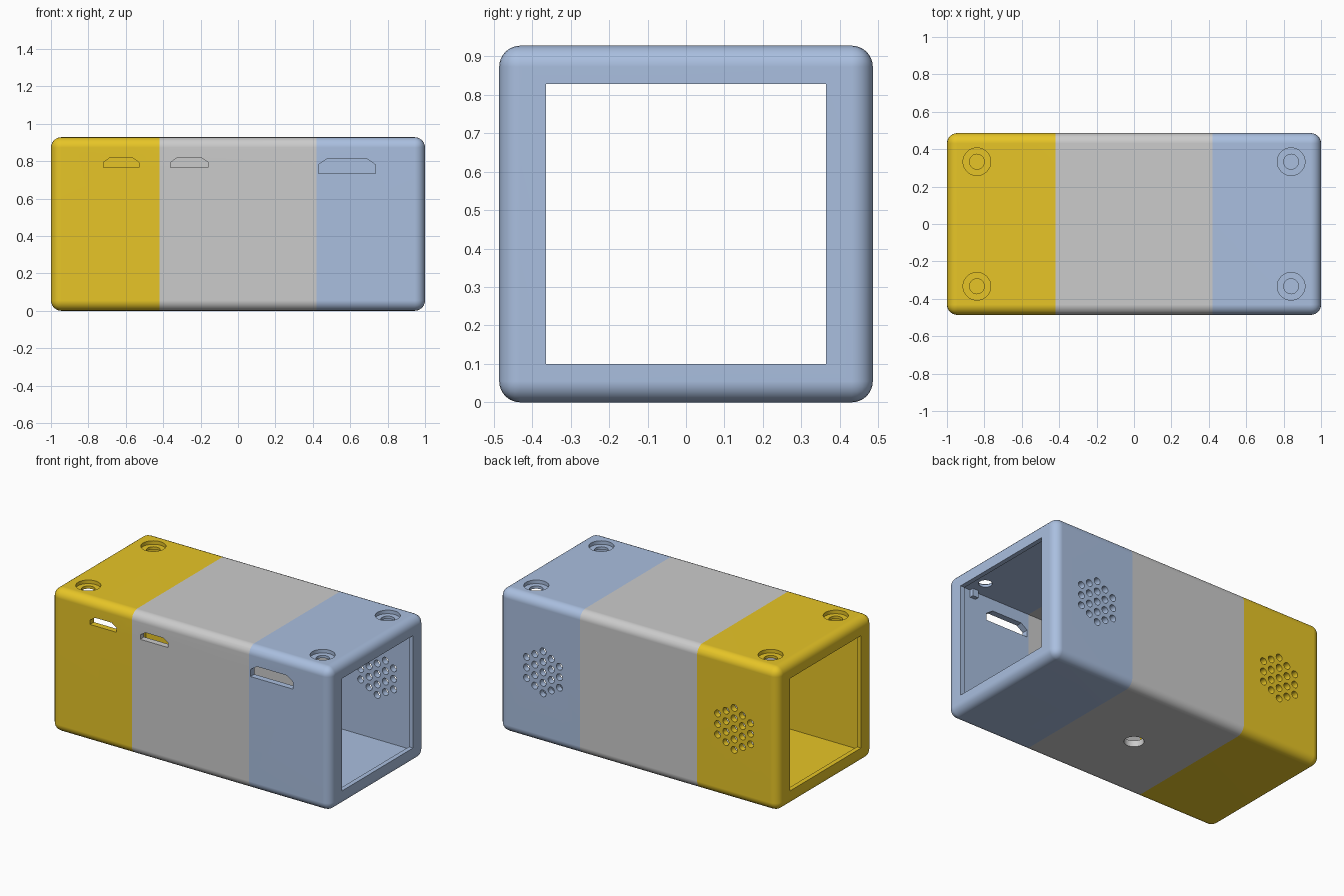
import bpy, bmesh, math
from mathutils import Matrix, Vector

if "Cube" in bpy.data.objects:
    bpy.data.objects.remove(bpy.data.objects["Cube"])

W, D, H = 2.0, 0.972, 0.928      # outer size
WALL, LIP = 0.04, 0.03           # side wall and end wall thickness
SEAM = 0.42                      # x of the colour seams


def add_box(bm, lo, hi):
    lo, hi = Vector(lo), Vector(hi)
    m = Matrix.Translation((lo + hi) / 2) @ Matrix.Diagonal((*(hi - lo), 1))
    bmesh.ops.create_cube(bm, size=1, matrix=m)


def add_cyl(bm, centre, r, depth, axis='Z', n=32):
    m = Matrix.Translation(centre)
    if axis == 'Y':
        m = m @ Matrix.Rotation(math.pi / 2, 4, 'X')
    bmesh.ops.create_cone(bm, cap_ends=True, segments=n, radius1=r, radius2=r,
                          depth=depth, matrix=m)


def add_port(bm, x0, x1, z0, z1, c):
    # connector slot with chamfered upper corners, running along y
    pts = [(x0, z0), (x1, z0), (x1, z1 - c * 0.7), (x1 - c, z1),
           (x0 + c, z1), (x0, z1 - c * 0.7)]
    face = bm.faces.new([bm.verts.new((x, -0.6, z)) for x, z in pts])
    ext = bmesh.ops.extrude_face_region(bm, geom=[face])
    verts = [g for g in ext['geom'] if isinstance(g, bmesh.types.BMVert)]
    bmesh.ops.translate(bm, verts=verts, vec=(0, 0.18, 0))


def to_object(bm, name):
    bmesh.ops.recalc_face_normals(bm, faces=bm.faces)
    me = bpy.data.meshes.new(name)
    bm.to_mesh(me)
    bm.free()
    ob = bpy.data.objects.new(name, me)
    bpy.context.collection.objects.link(ob)
    return ob


def boolean(ob, bm, op='DIFFERENCE'):
    cutter = to_object(bm, "cutter")
    cutter.hide_render = True
    mod = ob.modifiers.new("cut", 'BOOLEAN')
    mod.operation, mod.object, mod.solver = op, cutter, 'EXACT'
    bpy.context.view_layer.objects.active = ob
    bpy.ops.object.modifier_apply(modifier=mod.name)
    bpy.data.objects.remove(cutter)


# Rounded outer body
bm = bmesh.new()
add_box(bm, (-W / 2, -D / 2, 0), (W / 2, D / 2, H))
bmesh.ops.bevel(bm, geom=bm.edges[:], offset=0.055, segments=6, profile=0.5,
                affect='EDGES')
shell = to_object(bm, "case_shell")

# Hollow interior
bm = bmesh.new()
add_box(bm, (-W / 2 + LIP, -D / 2 + WALL, WALL), (W / 2 - LIP, D / 2 - WALL, H - WALL))
boolean(shell, bm)

# Square windows through both ends
bm = bmesh.new()
add_box(bm, (-1.2, -0.364, 0.1), (1.2, 0.364, 0.828))
boolean(shell, bm)

# Screw holes, bottom hole, ports and vents
bm = bmesh.new()
screws = [(sx * 0.84, sy * 0.333) for sx in (-1, 1) for sy in (-1, 1)]
for x, y in screws:
    add_cyl(bm, (x, y, 0.93), 0.04, 0.2)
add_cyl(bm, (0, 0, 0), 0.058, 0.2)
add_port(bm, -0.72, -0.53, 0.765, 0.818, 0.035)
add_port(bm, -0.36, -0.16, 0.765, 0.818, 0.035)
add_port(bm, 0.43, 0.735, 0.735, 0.812, 0.045)
pitch = 0.068
for cx in (-0.685, 0.685):
    for col in range(-2, 3):
        n = 5 - abs(col)
        for k in range(n):
            add_cyl(bm, (cx + col * pitch * 0.866, D / 2, H / 2 + (k - (n - 1) / 2) * pitch),
                    0.022, 0.16, 'Y', 20)
boolean(shell, bm)

# Counterbores around the screw holes
bm = bmesh.new()
for x, y in screws:
    add_cyl(bm, (x, y, 1.0), 0.074, 0.19)
boolean(shell, bm)

# Split the shell into three coloured sections
sections = [("left_section", -1.1, -SEAM, (0.80, 0.56, 0.02, 1)),
            ("middle_section", -SEAM, SEAM, None),
            ("right_section", SEAM, 1.1, (0.40, 0.52, 0.74, 1))]
parts = {}
for name, x0, x1, colour in sections:
    ob = bpy.data.objects.new(name, shell.data.copy())
    bpy.context.collection.objects.link(ob)
    bm = bmesh.new()
    add_box(bm, (x0, -1, -1), (x1, 1, 2))
    boolean(ob, bm, 'INTERSECT')
    if colour:
        mat = bpy.data.materials.new(name + "_colour")
        mat.diffuse_color = colour
        mat.use_nodes = True
        mat.node_tree.nodes["Principled BSDF"].inputs["Base Color"].default_value = mat.diffuse_color
        ob.data.materials.clear()
        ob.data.materials.append(mat)
    bpy.ops.object.select_all(action='DESELECT')
    ob.select_set(True)
    bpy.context.view_layer.objects.active = ob
    bpy.ops.object.shade_smooth_by_angle(angle=math.radians(30))
    wn = ob.modifiers.new("flat_faces", 'WEIGHTED_NORMAL')
    wn.keep_sharp = True
    parts[name] = ob
bpy.data.objects.remove(shell)

# Small lug under the lid beside the right front screw
bm = bmesh.new()
add_box(bm, (0.82, -0.455, 0.84), (0.86, -0.42, 0.892))
lug = to_object(bm, "inner_lug")
lug.data.materials.append(parts["right_section"].data.materials[0])
